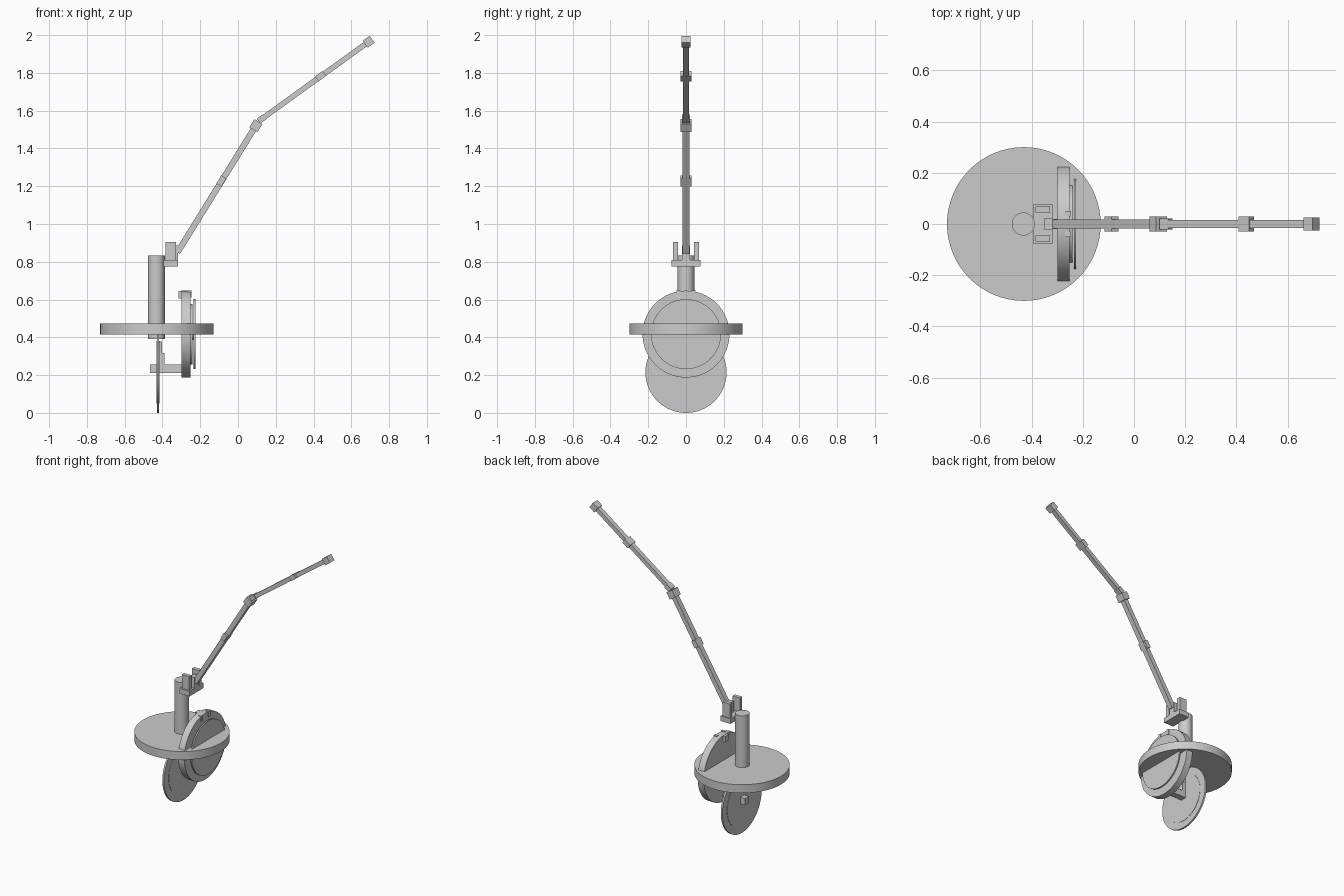
import bpy, math
from mathutils import Vector

if "Cube" in bpy.data.objects:
    bpy.data.objects.remove(bpy.data.objects["Cube"])

grey = bpy.data.materials.new("plain_grey")
grey.diffuse_color = (0.6, 0.6, 0.6, 1)
grey.use_nodes = True
grey.node_tree.nodes["Principled BSDF"].inputs["Base Color"].default_value = grey.diffuse_color


def finish(name):
    ob = bpy.context.object
    ob.name = name
    ob.data.materials.append(grey)
    return ob


def box(name, x, y, z):
    """Box from (min, max) ranges."""
    bpy.ops.mesh.primitive_cube_add(size=1, location=[sum(r) / 2 for r in (x, y, z)])
    ob = finish(name)
    ob.scale = [r[1] - r[0] for r in (x, y, z)]
    bpy.ops.object.transform_apply(location=False, rotation=False, scale=True)
    return ob


def disc(name, radius, lo, hi, centre, axis="Z"):
    """Cylinder spanning lo..hi on its axis; centre gives the other two coordinates."""
    mid = (lo + hi) / 2
    loc = (*centre, mid) if axis == "Z" else (mid, *centre)
    rot = (0, 0, 0) if axis == "Z" else (0, math.pi / 2, 0)
    bpy.ops.mesh.primitive_cylinder_add(vertices=64, radius=radius, depth=hi - lo,
                                        location=loc, rotation=rot)
    ob = finish(name)
    bpy.ops.object.shade_smooth_by_angle(angle=math.radians(35))
    return ob


def tilted(name, x, z, length, width, thick, angle):
    """Box in the y = 0 plane with its length tilted up from +x."""
    bpy.ops.mesh.primitive_cube_add(size=1, location=(x, 0, z), rotation=(0, -angle, 0))
    ob = finish(name)
    ob.scale = (length, thick, width)
    return ob


def beam(name, a, b, width, thick):
    d = Vector(b) - Vector(a)
    m = (Vector(a) + Vector(b)) / 2
    return tilted(name, m.x, m.y, d.length, width, thick, math.atan2(d.y, d.x))


# Round platform and its post
CX = -0.43
disc("platform", 0.30, 0.415, 0.473, (CX, 0))
disc("post", 0.045, 0.39, 0.832, (CX - 0.002, 0))

# Fork bracket at the post top
box("bracket", (-0.395, -0.318), (-0.077, 0.077), (0.775, 0.81))
for s in (-1, 1):
    box("bracket_prong", (-0.384, -0.328), sorted((s * 0.042, s * 0.068)), (0.805, 0.906))
box("arm_foot", (-0.352, -0.318), (-0.022, 0.022), (0.80, 0.885))

# Two-part arm with joint blocks
low = math.atan2(0.66, 0.402)
high = math.atan2(0.409, 0.567)
foot, elbow, wrist, tip = (-0.32, 0.85), (0.095, 1.521), (0.125, 1.556), (0.692, 1.965)
beam("lower_arm", foot, elbow, 0.032, 0.035)
beam("upper_arm", wrist, tip, 0.028, 0.032)
tilted("lower_arm_joint", -0.088, 1.228, 0.05, 0.032, 0.06, low)
tilted("elbow_joint", *elbow, 0.05, 0.05, 0.06, low)
tilted("elbow_link", *wrist, 0.04, 0.032, 0.044, high)
tilted("upper_arm_joint", 0.438, 1.783, 0.05, 0.032, 0.06, high)
tilted("arm_tip", *tip, 0.045, 0.045, 0.05, high)

# Thin lower wheel with raised inner faces
disc("lower_wheel", 0.215, -0.43, -0.418, (0, 0.215), "X")
disc("lower_wheel_face", 0.165, -0.432, -0.416, (0, 0.215), "X")

# Axle bar and its stepped support
box("axle_bar", (-0.467, -0.28), (-0.022, 0.022), (0.21, 0.255))
box("support_plate", (-0.418, -0.402), (-0.02, 0.02), (0.25, 0.378))
box("support_step", (-0.404, -0.39), (-0.02, 0.02), (0.25, 0.318))

# Thick wheel with layered front face
WZ = (0, 0.417)
disc("thick_wheel", 0.23, -0.298, -0.251, WZ, "X")
disc("wheel_inner_face", 0.16, -0.255, -0.241, WZ, "X")
disc("wheel_hub", 0.03, -0.245, -0.23, WZ, "X")
disc("wheel_cover", 0.185, -0.235, -0.226, WZ, "X")

# Tabs at the top of the thick wheel
box("wheel_catch", (-0.316, -0.252), (-0.02, 0.02), (0.605, 0.645))
for s in (-1, 1):
    box("wheel_tab", (-0.27, -0.246), sorted((s * 0.03, s * 0.05)), (0.61, 0.647))
